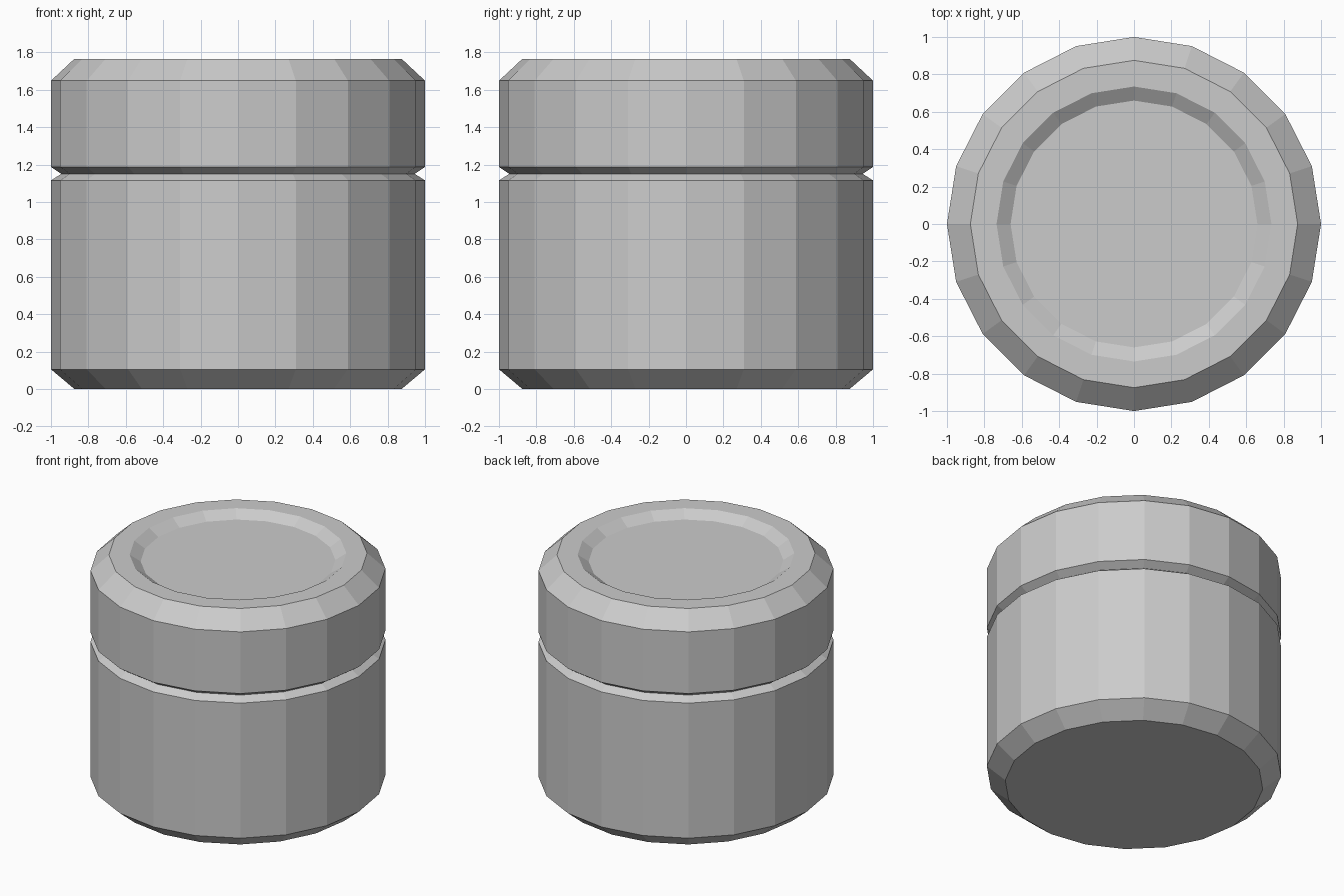
import bpy
import bmesh
from math import cos, sin, tau

SIDES = 20

cube = bpy.data.objects.get("Cube")
if cube:
    bpy.data.objects.remove(cube, do_unlink=True)

# One plain grey for the whole jar
grey = bpy.data.materials.new("plain grey")
grey.use_nodes = True
colour = (0.6, 0.6, 0.6, 1)
grey.diffuse_color = colour
grey.node_tree.nodes["Principled BSDF"].inputs["Base Color"].default_value = colour


def lathe(name, profile):
    """Turn (radius, height) points, bottom to top, into a closed faceted solid."""
    bm = bmesh.new()
    rings = [
        [bm.verts.new((r * cos(tau * i / SIDES), r * sin(tau * i / SIDES), z))
         for i in range(SIDES)]
        for r, z in profile
    ]
    for low, high in zip(rings, rings[1:]):
        for i in range(SIDES):
            j = (i + 1) % SIDES
            bm.faces.new((low[i], low[j], high[j], high[i]))
    bm.faces.new(rings[0][::-1])
    bm.faces.new(rings[-1])
    mesh = bpy.data.meshes.new(name)
    bm.to_mesh(mesh)
    bm.free()
    mesh.materials.append(grey)
    obj = bpy.data.objects.new(name, mesh)
    bpy.context.collection.objects.link(obj)
    return obj


# Body: bevelled foot, straight wall, lower half of the groove
lathe("jar_body", [(0.875, 0), (1, 0.105), (1, 1.115), (0.945, 1.15)])

# Lid: upper half of the groove, straight wall, bevelled rim, shallow dished top
lathe("jar_lid", [(0.945, 1.15), (1, 1.187), (1, 1.648), (0.875, 1.765),
                  (0.735, 1.765), (0.66, 1.715)])
